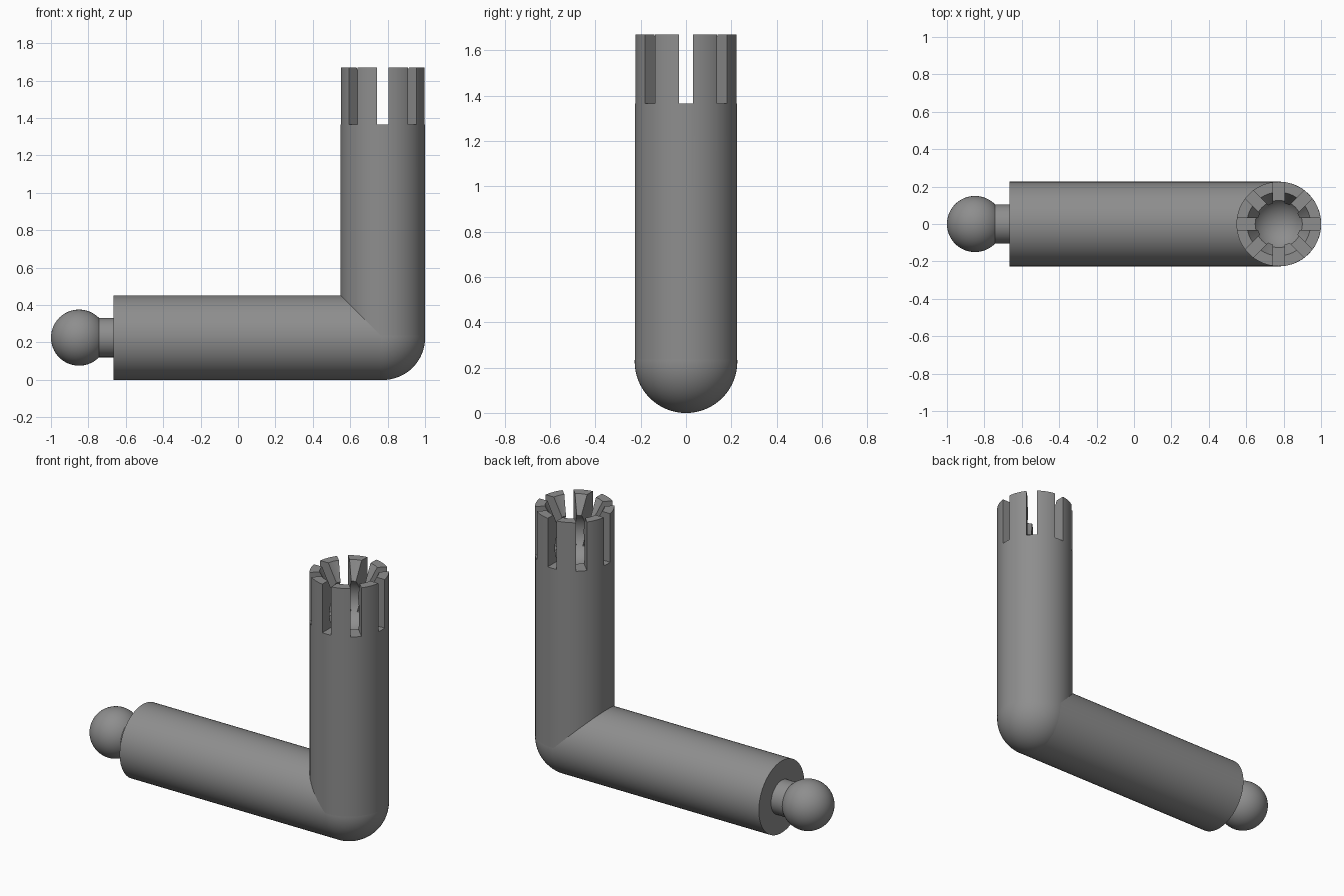
import bpy, bmesh, math
from mathutils import Matrix, Vector

if "Cube" in bpy.data.objects:
    bpy.data.objects.remove(bpy.data.objects["Cube"])

R = 0.226            # limb radius
ELBOW_X = 0.774      # axis of the upright limb
TOP = 1.67
SLOT_FLOOR = 1.365
SLOT_W = 0.062

grey = bpy.data.materials.new("mid_grey")
grey.diffuse_color = (0.27, 0.27, 0.27, 1)
grey.use_nodes = True
grey.node_tree.nodes["Principled BSDF"].inputs["Base Color"].default_value = grey.diffuse_color


def add_object(name, bm):
    mesh = bpy.data.meshes.new(name)
    bmesh.ops.recalc_face_normals(bm, faces=bm.faces)
    bm.to_mesh(mesh)
    bm.free()
    mesh.materials.append(grey)
    ob = bpy.data.objects.new(name, mesh)
    bpy.context.collection.objects.link(ob)
    return ob


def smooth(ob):
    bpy.ops.object.select_all(action='DESELECT')
    ob.select_set(True)
    bpy.context.view_layer.objects.active = ob
    bpy.ops.object.shade_smooth_by_angle(angle=math.radians(30))


def lathe(name, profile, matrix, steps=64):
    """Spin a closed (radius, height) profile about z, then place it."""
    bm = bmesh.new()
    verts = [bm.verts.new((r, 0, z)) for r, z in profile]
    edges = [bm.edges.new(p) for p in zip(verts, verts[1:])]
    bmesh.ops.spin(bm, geom=verts + edges, axis=(0, 0, 1), cent=(0, 0, 0),
                   steps=steps, angle=math.tau)
    bmesh.ops.remove_doubles(bm, verts=bm.verts, dist=1e-5)
    bmesh.ops.transform(bm, matrix=matrix, verts=bm.verts)
    return add_object(name, bm)


def arc(radius, centre, start, end, n=20):
    """Points on a circle; angles measured from the +z pole, in radians."""
    pts = []
    for i in range(n + 1):
        a = start + (end - start) * i / n
        pts.append((max(0.0, radius * math.sin(a)), centre + radius * math.cos(a)))
    return pts


# Upright limb with a spherical socket and a conical lead-in
SOCKET_R, THROAT_R, SOCKET_Z = 0.155, 0.115, 1.455
throat = math.asin(THROAT_R / SOCKET_R)
profile = [(0, 0.226), (R, 0.226), (R, TOP), (0.17, TOP)]
profile += arc(SOCKET_R, SOCKET_Z, throat, math.pi)
upright = lathe("upright_limb", profile, Matrix.Translation((ELBOW_X, 0, 0)))

# Star-shaped cutter for the eight slots between the prongs
bm = bmesh.new()
points = []
for i in range(8):
    turn = Matrix.Rotation(i * math.pi / 4, 3, 'Z')
    valley = SLOT_W / 2 / math.sin(math.pi / 8)
    va = math.pi / 8
    for p in ((0.3, -SLOT_W / 2), (0.3, SLOT_W / 2),
              (valley * math.cos(va), valley * math.sin(va))):
        points.append(turn @ Vector((p[0], p[1], 0)))
base = bm.faces.new([bm.verts.new(p + Vector((ELBOW_X, 0, SLOT_FLOOR))) for p in points])
ext = bmesh.ops.extrude_face_region(bm, geom=[base])
bmesh.ops.translate(bm, vec=(0, 0, 0.5),
                    verts=[v for v in ext["geom"] if isinstance(v, bmesh.types.BMVert)])
cutter = add_object("slot_cutter", bm)

mod = upright.modifiers.new("slots", 'BOOLEAN')
mod.operation, mod.solver, mod.object = 'DIFFERENCE', 'EXACT', cutter
bpy.context.view_layer.objects.active = upright
bpy.ops.object.modifier_apply(modifier=mod.name)
bpy.data.objects.remove(cutter)
smooth(upright)

# Rounded elbow
smooth(lathe("elbow", arc(R + 0.0005, 0, 0, math.pi, 32),
             Matrix.Translation((ELBOW_X, 0, R))))

# Level limb, neck and ball, pointing towards -x
along = Matrix.Rotation(-math.pi / 2, 4, 'Y')
at = lambda x: Matrix.Translation((x, 0, R)) @ along
length = ELBOW_X + 0.665
smooth(lathe("level_limb", [(0, 0), (R, 0), (R, length), (0, length)], at(ELBOW_X)))
smooth(lathe("neck", [(0, 0), (0.105, 0), (0.105, 0.12), (0, 0.12)], at(-0.64)))
smooth(lathe("ball", arc(0.15, 0, 0, math.pi, 32), at(-0.85)))
